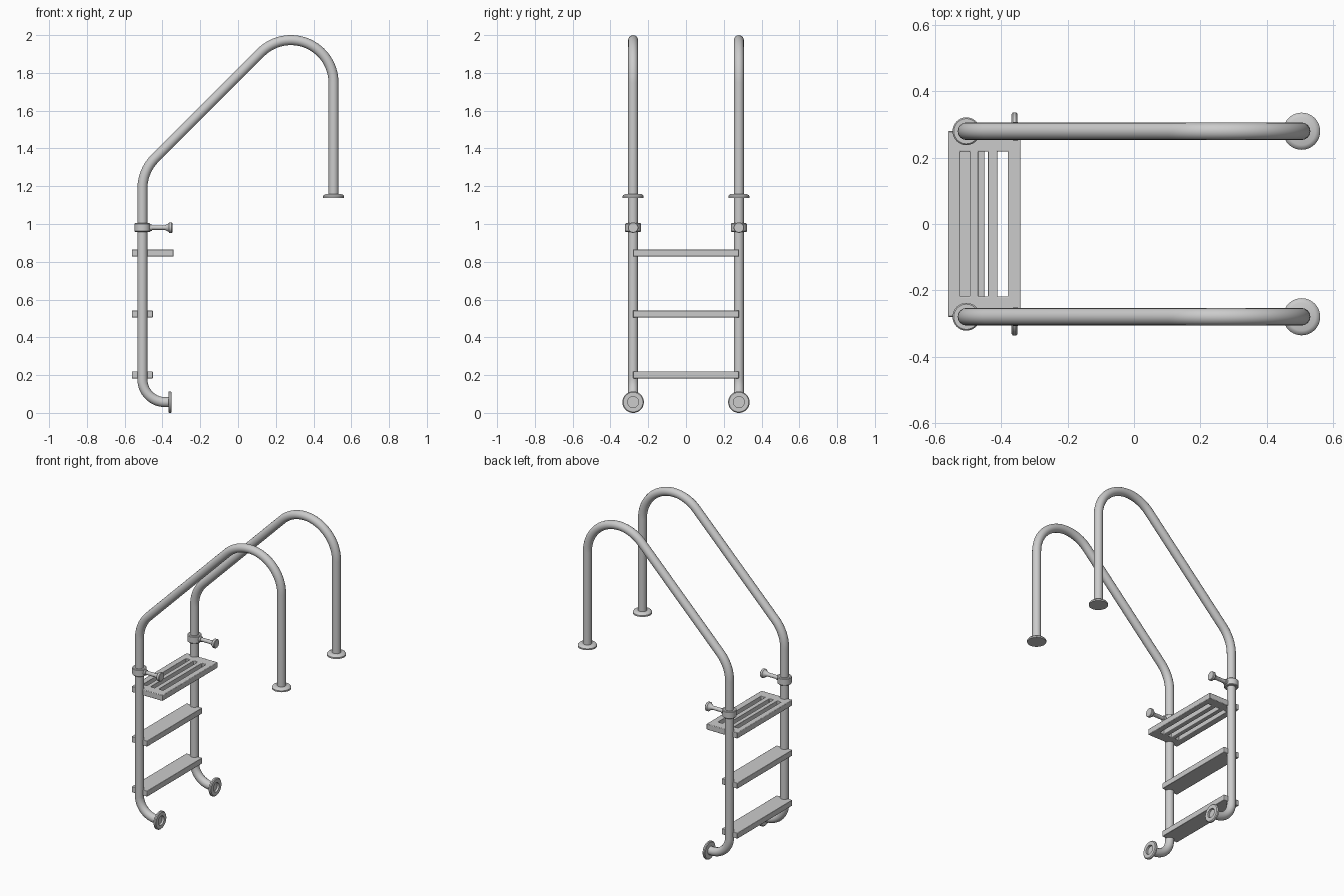
import bpy, bmesh
from math import sin, cos, radians, tan
from mathutils import Matrix, Vector

if "Cube" in bpy.data.objects:
    bpy.data.objects.remove(bpy.data.objects["Cube"])

RAIL_X, RAIL_Y, TUBE_R = 0.506, 0.28, 0.0265


def finish(obj, mirror=False, bevel=0.0):
    if bevel:
        b = obj.modifiers.new("soft_edges", 'BEVEL')
        b.width, b.segments = bevel, 2
    if mirror:
        m = obj.modifiers.new("other_side", 'MIRROR')
        m.use_axis = (False, True, False)
    bpy.ops.object.select_all(action='DESELECT')
    obj.select_set(True)
    bpy.context.view_layer.objects.active = obj
    bpy.ops.object.shade_smooth_by_angle(angle=radians(35))
    return obj


def mesh_object(name, bm):
    bmesh.ops.recalc_face_normals(bm, faces=bm.faces)
    me = bpy.data.meshes.new(name)
    bm.to_mesh(me)
    bm.free()
    obj = bpy.data.objects.new(name, me)
    bpy.context.collection.objects.link(obj)
    return obj


def lathe(name, profile, loc, axis):
    """Spin (radius, height) points about the given axis, mirrored to both rails."""
    bm = bmesh.new()
    verts = [bm.verts.new((r, 0, h)) for r, h in profile]
    edges = [bm.edges.new(p) for p in zip(verts, verts[1:])]
    bmesh.ops.spin(bm, geom=verts + edges, cent=(0, 0, 0), axis=(0, 0, 1),
                   angle=radians(360), steps=40, use_duplicate=False)
    bmesh.ops.remove_doubles(bm, verts=bm.verts, dist=1e-5)
    rot = Vector((0, 0, 1)).rotation_difference(Vector(axis)).to_matrix().to_4x4()
    bm.transform(Matrix.Translation(loc) @ rot)
    return finish(mesh_object(name, bm), mirror=True)


def arc(cx, cz, r, a0, a1, n):
    return [(cx + r * cos(radians(a0 + (a1 - a0) * i / n)),
             cz + r * sin(radians(a0 + (a1 - a0) * i / n))) for i in range(n + 1)]


# Handrail tube: foot bend, upright, 45 degree slope, top loop, deck leg
R, foot_r, foot_z = 0.226, 0.12, 0.057
top_z = 2.0 - TUBE_R - R
loop_x = RAIL_X - R
corner_z = top_z + R * 2 ** 0.5 - (loop_x + RAIL_X)
path = [(-0.362, foot_z)]
path += arc(-RAIL_X + foot_r, foot_z + foot_r, foot_r, 270, 180, 14)
path += arc(-RAIL_X + R, corner_z - R * tan(radians(22.5)), R, 180, 135, 12)
path += arc(loop_x, top_z, R, 135, 0, 32)
path += [(RAIL_X, 1.145)]

curve = bpy.data.curves.new("handrail", 'CURVE')
curve.dimensions = '3D'
curve.bevel_depth, curve.bevel_resolution, curve.use_fill_caps = TUBE_R, 6, True
spline = curve.splines.new('POLY')
spline.points.add(len(path) - 1)
for p, (x, z) in zip(spline.points, path):
    p.co = (x, RAIL_Y, z, 1)
rail = bpy.data.objects.new("handrail", curve)
bpy.context.collection.objects.link(rail)
rail.select_set(True)
bpy.context.view_layer.objects.active = rail
bpy.ops.object.convert(target='MESH')
finish(bpy.context.view_layer.objects.active, mirror=True)

# Deck flanges
lathe("deck_flange", [(0, 0), (0.056, 0), (0.056, 0.009), (0.051, 0.016),
                      (0.042, 0.02), (0.0, 0.02)],
      (RAIL_X, RAIL_Y, 1.138), (0, 0, 1))

# Wall bumper rings on the feet
lathe("wall_bumper", [(0.029, 0.0), (0.029, 0.018), (0.052, 0.018), (0.057, 0.013),
                      (0.057, 0.004), (0.052, 0.0), (0.02, 0.0)],
      (-0.369, RAIL_Y, foot_z), (1, 0, 0))

# Clamp collars and their stand-off posts
lathe("clamp_collar", [(0.02, -0.023), (0.038, -0.023), (0.042, -0.019), (0.042, 0.019),
                       (0.038, 0.023), (0.02, 0.023)],
      (-RAIL_X, RAIL_Y, 0.981), (0, 0, 1))
lathe("stand_off_post", [(0, 0.03), (0.017, 0.03), (0.017, 0.05), (0.012, 0.052),
                         (0.012, 0.118), (0.022, 0.138), (0.028, 0.142),
                         (0.028, 0.155), (0.025, 0.158), (0, 0.158)],
      (-RAIL_X, RAIL_Y, 0.981), (1, 0, 0))


def add_box(bm, x0, x1, y0, y1, z0, z1):
    m = Matrix.Translation(((x0 + x1) / 2, (y0 + y1) / 2, (z0 + z1) / 2)) \
        @ Matrix.Diagonal((x1 - x0, y1 - y0, z1 - z0, 1))
    bmesh.ops.create_cube(bm, size=1, matrix=m)


# Lower steps
for name, z in (("lower_step", 0.183), ("middle_step", 0.505)):
    bm = bmesh.new()
    add_box(bm, -0.562, -0.451, -0.28, 0.28, z, z + 0.037)
    finish(mesh_object(name, bm), bevel=0.003)

# Top step: slotted plate extruded from a grid of cells
xs = [-0.562, -0.525, -0.495, -0.47, -0.44, -0.412, -0.38, -0.342]
ys = [-0.28, -0.219, 0.219, 0.28]
bm = bmesh.new()
grid = [[bm.verts.new((x, y, 0.828)) for y in ys] for x in xs]
for i in range(len(xs) - 1):
    for j in range(len(ys) - 1):
        if j == 1 and i % 2 == 1:
            continue
        bm.faces.new((grid[i][j], grid[i + 1][j], grid[i + 1][j + 1], grid[i][j + 1]))
ext = bmesh.ops.extrude_face_region(bm, geom=bm.faces[:], use_keep_orig=True)
bmesh.ops.translate(bm, vec=(0, 0, 0.037),
                    verts=[v for v in ext["geom"] if isinstance(v, bmesh.types.BMVert)])
finish(mesh_object("top_step", bm), bevel=0.003)
